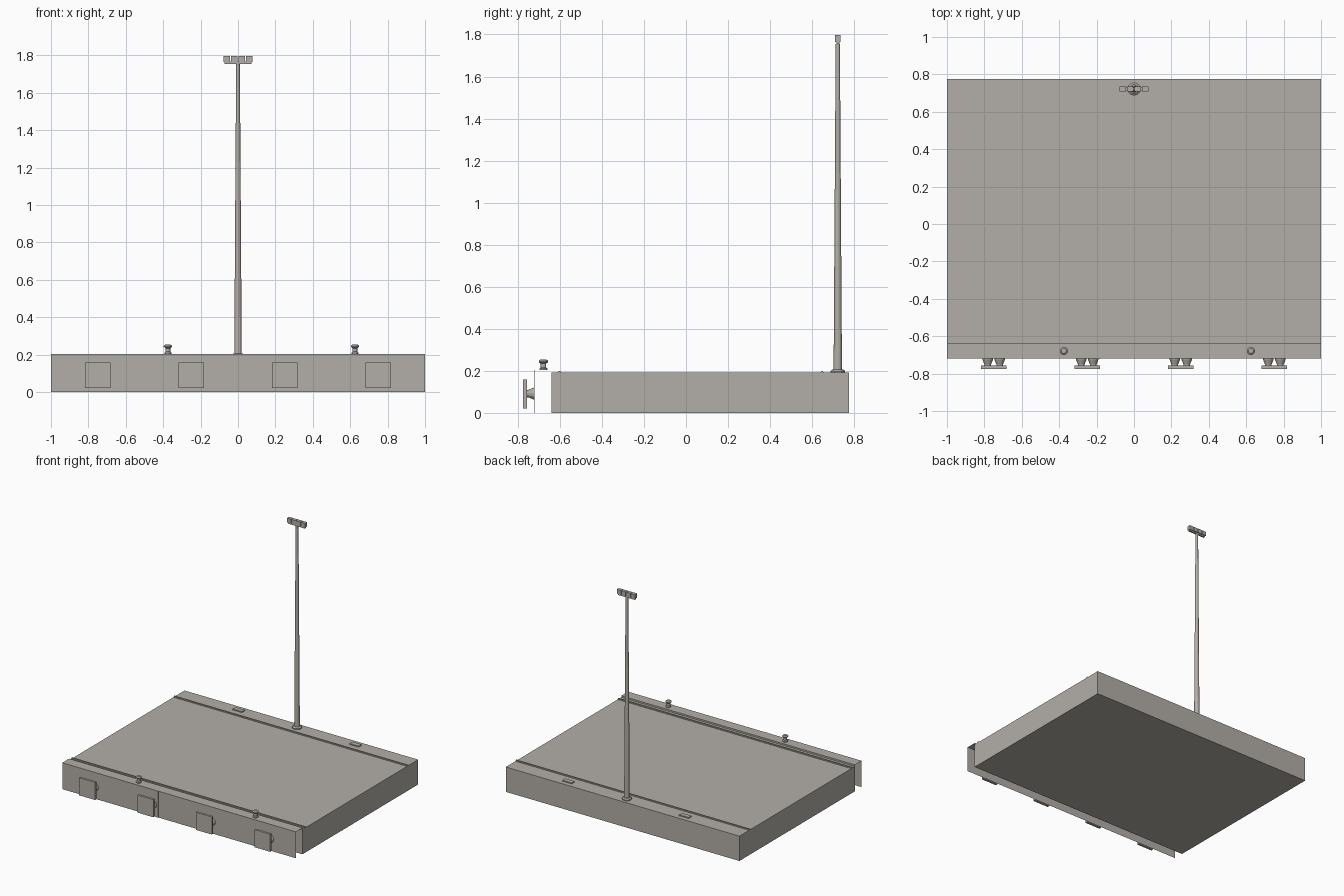
import bpy, bmesh, math
from mathutils import Matrix, Vector

if "Cube" in bpy.data.objects:
    bpy.data.objects.remove(bpy.data.objects["Cube"])

concrete = bpy.data.materials.new("warm_grey")
concrete.diffuse_color = (0.45, 0.43, 0.395, 1)
concrete.use_nodes = True
concrete.node_tree.nodes["Principled BSDF"].inputs["Base Color"].default_value = concrete.diffuse_color


def finish(name, bm):
    me = bpy.data.meshes.new(name)
    bm.to_mesh(me)
    bm.free()
    me.materials.append(concrete)
    ob = bpy.data.objects.new(name, me)
    bpy.context.collection.objects.link(ob)
    return ob


def box(name, x0, x1, y0, y1, z0, z1):
    bm = bmesh.new()
    size = Vector((x1 - x0, y1 - y0, z1 - z0))
    mid = Vector((x0 + x1, y0 + y1, z0 + z1)) / 2
    bmesh.ops.create_cube(bm, size=1, matrix=Matrix.Translation(mid) @ Matrix.Diagonal(size).to_4x4())
    return finish(name, bm)


def lathe(name, profile, loc, sides=12, axis='Z'):
    """Revolve (radius, height) points; axis '-Y' lays the shape towards the front."""
    bm = bmesh.new()
    rings = []
    for r, h in profile:
        rings.append([bm.verts.new((r * math.cos(2 * math.pi * i / sides),
                                    r * math.sin(2 * math.pi * i / sides), h)) for i in range(sides)])
    for a, b in zip(rings, rings[1:]):
        for i in range(sides):
            j = (i + 1) % sides
            bm.faces.new((a[i], a[j], b[j], b[i]))
    bm.faces.new(rings[0][::-1])
    bm.faces.new(rings[-1])
    rot = Matrix.Rotation(math.radians(90), 4, 'X') if axis == '-Y' else Matrix()
    bm.transform(Matrix.Translation(loc) @ rot)
    return finish(name, bm)


# Main quay block
box("quay_block", -1, 1, -0.64, 0.775, 0, 0.192)

# Front fascia: open folded sheet standing ahead of the block
bm = bmesh.new()
path = [(-0.72, 0), (-0.72, 0.204), (-0.637, 0.204), (-0.637, 0.19)]
left = [bm.verts.new((-1, y, z)) for y, z in path]
right = [bm.verts.new((1, y, z)) for y, z in path]
for i in range(len(path) - 1):
    bm.faces.new((left[i], right[i], right[i + 1], left[i + 1]))
finish("front_fascia", bm)

# Narrow vertical strip on the fascia
box("fascia_strip", -0.2, -0.178, -0.723, -0.72, 0, 0.204)

# Crane rails with a wider foot
for label, y in (("front", -0.602), ("rear", 0.648)):
    box(label + "_rail_foot", -1, 1, y - 0.009, y + 0.009, 0.19, 0.195)
    box(label + "_rail_head", -1, 1, y - 0.004, y + 0.004, 0.195, 0.2)

# Access covers behind the rear rail
for s in (-1, 1):
    box("access_cover", s * 0.5 - 0.04, s * 0.5 + 0.04, 0.705, 0.74, 0.19, 0.2)

# Mooring bollards
for x in (-0.375, 0.625):
    lathe("bollard", [(0.019, 0), (0.019, 0.006), (0.013, 0.012), (0.013, 0.03),
                      (0.022, 0.038), (0.022, 0.043), (0.014, 0.05)], (x, -0.678, 0.204))

# Fenders: two rubber cones carrying a square panel
for x in (-0.75, -0.25, 0.25, 0.75):
    box("fender_panel", x - 0.068, x + 0.068, -0.775, -0.757, 0.022, 0.158)
    for s in (-1, 1):
        lathe("fender_cone", [(0.029, 0), (0.027, 0.008), (0.018, 0.03), (0.018, 0.038)],
              (x + s * 0.032, -0.72, 0.092), axis='-Y')

# Lamp post with base flange and collar
lathe("post_flange", [(0.034, 0.19), (0.034, 0.2), (0.024, 0.207)], (0, 0.722, 0))
lathe("lamp_post", [(0.02, 0.2), (0.01, 1.755)], (0, 0.722, 0))

# Cross arm and four floodlights
box("lamp_arm", -0.072, 0.072, 0.715, 0.729, 1.754, 1.766)
for i in range(4):
    x = -0.06 + 0.04 * i
    box("floodlight", x - 0.018, x + 0.018, 0.709, 0.735, 1.765, 1.798)
